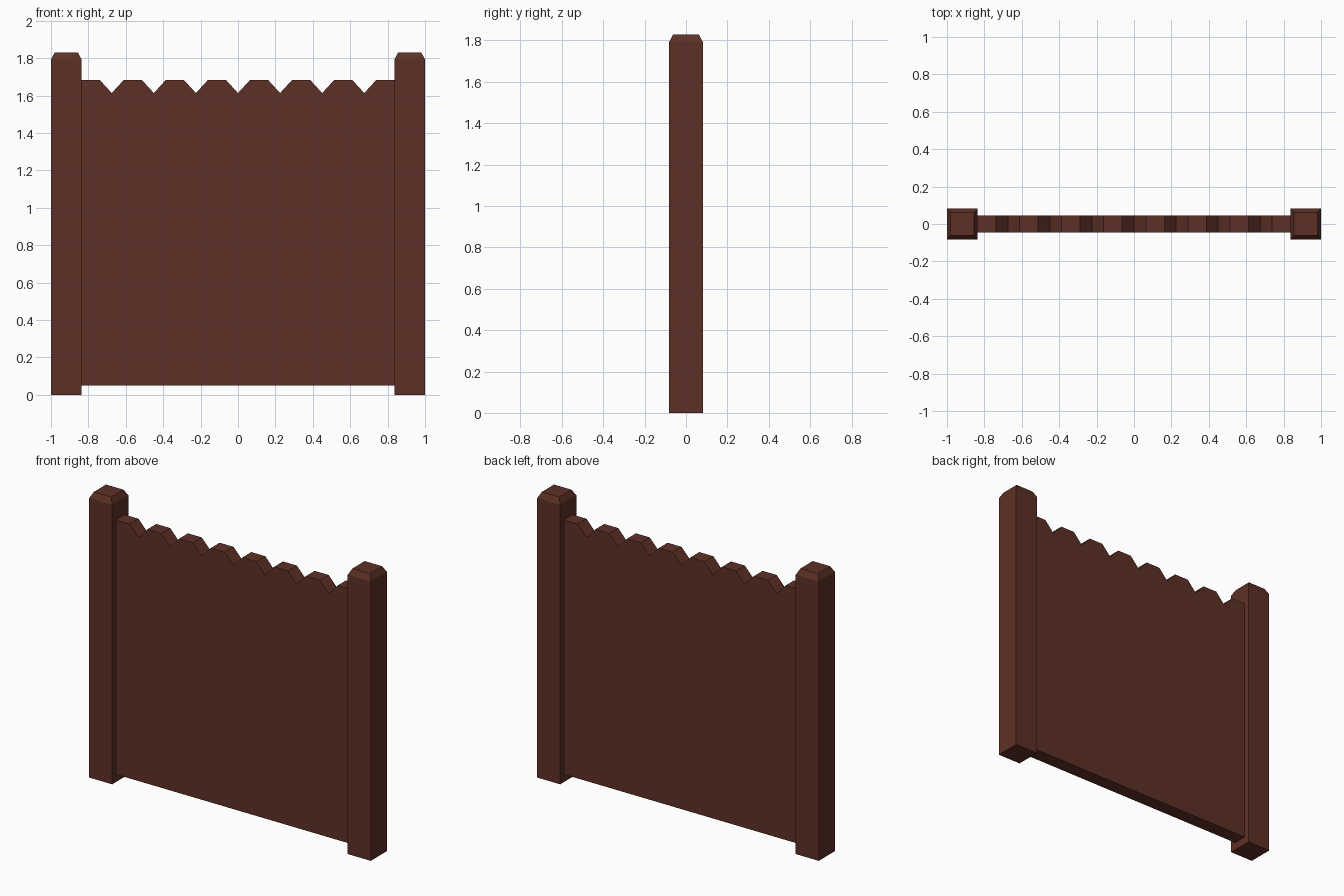
import bpy
import bmesh

if "Cube" in bpy.data.objects:
    bpy.data.objects.remove(bpy.data.objects["Cube"])

wood = bpy.data.materials.new("dark_wood")
wood.diffuse_color = (0.11, 0.03, 0.019, 1)
wood.use_nodes = True
wood.node_tree.nodes["Principled BSDF"].inputs["Base Color"].default_value = wood.diffuse_color

POST_W, POST_H = 0.164, 1.83
CHAMFER_W, CHAMFER_H = 0.02, 0.038
BOARDS, BOARD_W, BOARD_T = 8, 0.225, 0.09
BASE_Z, NOTCH_Z, TOP_Z, NOTCH_HALF = 0.05, 1.613, 1.682, 0.063


def add_object(name, bm):
    bmesh.ops.recalc_face_normals(bm, faces=bm.faces)
    mesh = bpy.data.meshes.new(name)
    bm.to_mesh(mesh)
    bm.free()
    mesh.materials.append(wood)
    obj = bpy.data.objects.new(name, mesh)
    bpy.context.collection.objects.link(obj)


# Square post with a chamfered cap
def post(name, cx):
    bm = bmesh.new()
    half = POST_W / 2
    rings = []
    for h, z in ((half, 0), (half, POST_H - CHAMFER_H), (half - CHAMFER_W, POST_H)):
        rings.append([bm.verts.new((cx + sx * h, sy * h, z))
                      for sx, sy in ((-1, -1), (1, -1), (1, 1), (-1, 1))])
    for low, high in zip(rings, rings[1:]):
        for i in range(4):
            j = (i + 1) % 4
            bm.faces.new((low[i], low[j], high[j], high[i]))
    bm.faces.new(rings[0])
    bm.faces.new(rings[-1])
    add_object(name, bm)


post("left_post", -1 + POST_W / 2)
post("right_post", 1 - POST_W / 2)

# Panel outline: a row of clipped board tops, its ends tucked into the posts
half_len = BOARDS * BOARD_W / 2
outline = [(half_len, BASE_Z), (-half_len, BASE_Z), (-half_len, NOTCH_Z)]
for i in range(BOARDS):
    left = -half_len + i * BOARD_W
    right = left + BOARD_W
    outline += [(left + NOTCH_HALF, TOP_Z), (right - NOTCH_HALF, TOP_Z), (right, NOTCH_Z)]

bm = bmesh.new()
face = bm.faces.new([bm.verts.new((x, -BOARD_T / 2, z)) for x, z in outline])
ext = bmesh.ops.extrude_face_region(bm, geom=[face], use_keep_orig=True)
moved = [g for g in ext["geom"] if isinstance(g, bmesh.types.BMVert)]
bmesh.ops.translate(bm, verts=moved, vec=(0, BOARD_T, 0))
add_object("picket_panel", bm)
